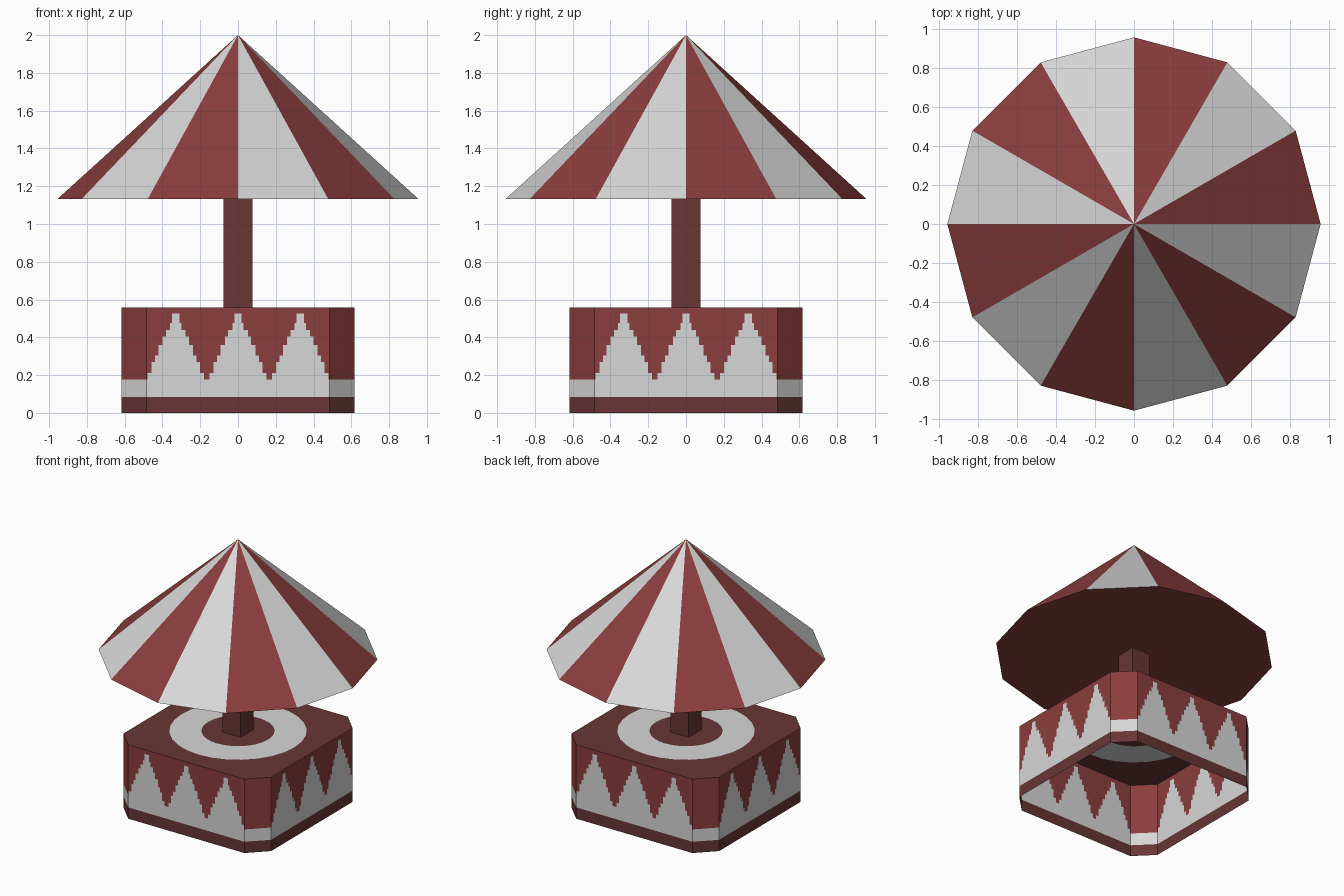
import bpy, bmesh, math
from mathutils import Matrix, Vector

if "Cube" in bpy.data.objects:
    bpy.data.objects.remove(bpy.data.objects["Cube"])


def material(name, rgb):
    m = bpy.data.materials.new(name)
    m.diffuse_color = (*rgb, 1)
    m.use_nodes = True
    m.node_tree.nodes["Principled BSDF"].inputs["Base Color"].default_value = m.diffuse_color
    return m


MATS = [material("red", (0.26, 0.047, 0.047)),
        material("pale grey", (0.68, 0.68, 0.68)),
        material("dark red brown", (0.139, 0.036, 0.036))]
RED, PALE, DARK = range(3)

R, C = 0.616, 0.485            # base half width, start of the cut corner
TOP, BAND, PALE_TOP = 0.557, 0.085, 0.178
EAVES, CANOPY_R = 1.132, 0.956


def face(bm, pts, mat):
    bm.faces.new([bm.verts.new(p) for p in pts]).material_index = mat


def finish(bm, name):
    bmesh.ops.remove_doubles(bm, verts=bm.verts, dist=1e-5)
    me = bpy.data.meshes.new(name)
    bm.to_mesh(me)
    bm.free()
    for m in MATS:
        me.materials.append(m)
    ob = bpy.data.objects.new(name, me)
    bpy.context.collection.objects.link(ob)
    return ob


def wall_quad(bm, turn, a, b, z0, z1, mat):
    """Upright rectangle between plan points a and b, turned about z."""
    pts = [(*a, z0), (*b, z0), (*b, z1), (*a, z1)]
    face(bm, [turn @ Vector(p) for p in pts], mat)


# Base walls: open shell with stepped pale peaks on the four wide sides
# Each step: upper height, half width of a peak
STEPS = [(0.21, 0.150), (0.27, 0.129), (0.305, 0.110), (0.36, 0.092),
         (0.405, 0.070), (0.44, 0.052), (0.475, 0.030), (0.525, 0.019)]
bm = bmesh.new()
for k in range(4):
    turn = Matrix.Rotation(k * math.pi / 2, 3, 'Z')
    for a, b in (((-C, -R), (C, -R)), ((C, -R), (R, -C))):
        wall_quad(bm, turn, a, b, 0, BAND, DARK)
        wall_quad(bm, turn, a, b, BAND, PALE_TOP, PALE)
    wall_quad(bm, turn, (C, -R), (R, -C), PALE_TOP, TOP, RED)
    z0 = PALE_TOP
    for z1, hw in STEPS:
        xs = [-C] + [c + s * hw for c in (-0.33, 0, 0.33) for s in (-1, 1)] + [C]
        for i in range(len(xs) - 1):
            wall_quad(bm, turn, (xs[i], -R), (xs[i + 1], -R), z0, z1,
                      PALE if i % 2 else RED)
        z0 = z1
    wall_quad(bm, turn, (-C, -R), (C, -R), z0, TOP, RED)
finish(bm, "base_walls")

# Base deck: eight-sided top with a pale ring
corner = math.atan2(C, R)
quarter = [corner * i / 3 for i in range(4)]
quarter += [math.pi / 2 - a for a in reversed(quarter[1:])]
angles = [a + k * math.pi / 2 for k in range(4) for a in quarter]


def edge_radius(a):
    c, s = abs(math.cos(a)), abs(math.sin(a))
    return min(R / max(c, s), (R + C) / (c + s))


def deck_point(r, a):
    return (r * math.cos(a), r * math.sin(a), TOP)


bm = bmesh.new()
n = len(angles)
face(bm, [deck_point(0.25, a) for a in angles], DARK)
for i in range(n):
    a, b = angles[i], angles[(i + 1) % n]
    face(bm, [deck_point(0.25, a), deck_point(0.47, a),
              deck_point(0.47, b), deck_point(0.25, b)], PALE)
    face(bm, [deck_point(0.47, a), deck_point(edge_radius(a), a),
              deck_point(edge_radius(b), b), deck_point(0.47, b)], DARK)
finish(bm, "base_deck")

# Square pole
bm = bmesh.new()
bmesh.ops.create_cube(bm, size=1, matrix=Matrix.Translation((0, 0, (TOP + EAVES) / 2))
                      @ Matrix.Diagonal((0.152, 0.152, EAVES - TOP, 1)))
for f in bm.faces:
    f.material_index = DARK
finish(bm, "pole")

# Twelve-sided striped canopy with flat underside
bm = bmesh.new()
rim = [(CANOPY_R * math.cos(i * math.pi / 6), CANOPY_R * math.sin(i * math.pi / 6), EAVES)
       for i in range(12)]
for i in range(12):
    face(bm, [rim[i], rim[(i + 1) % 12], (0, 0, 2)], PALE if i % 2 else RED)
face(bm, rim[::-1], RED)
finish(bm, "canopy")
